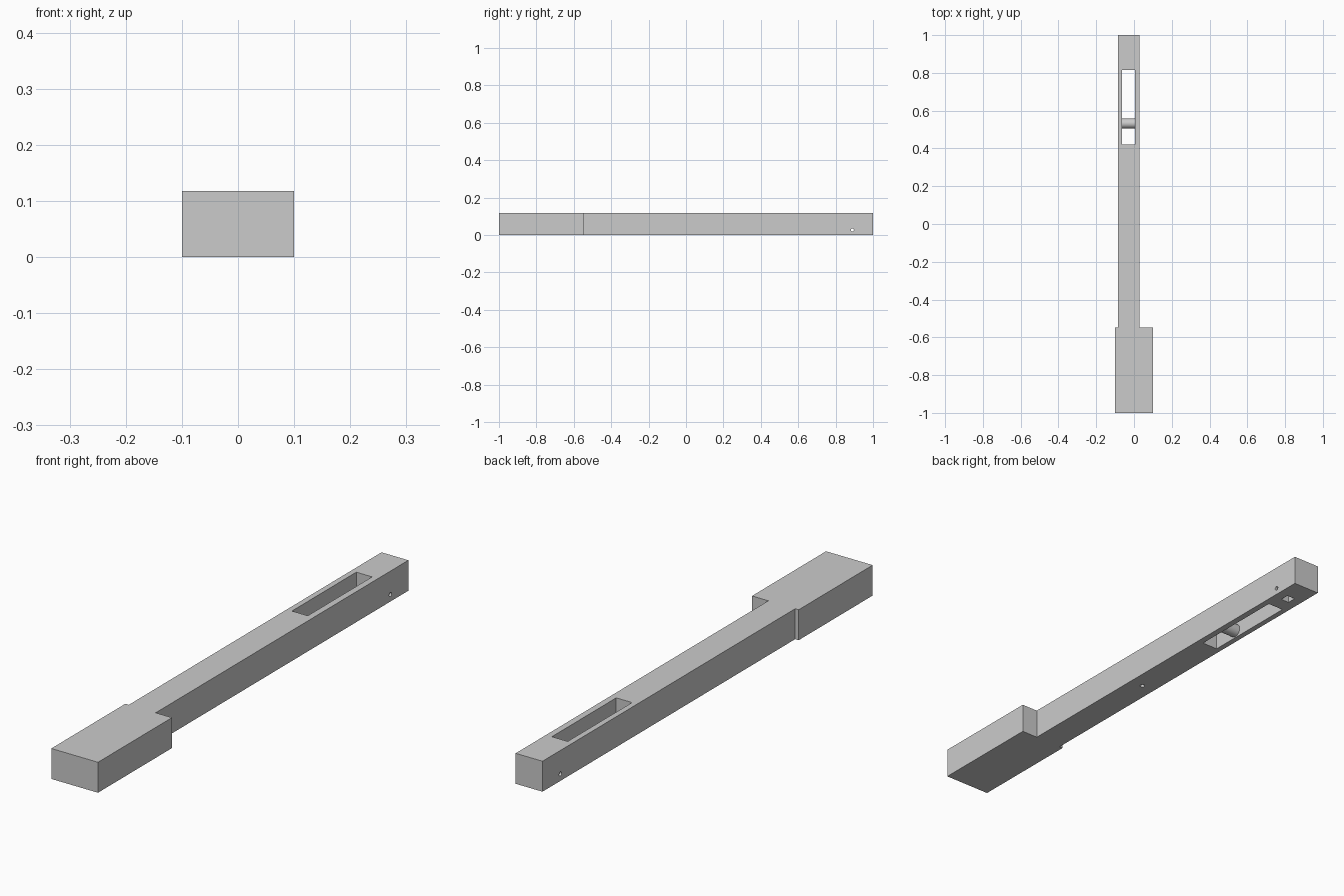
import bpy, bmesh
from math import radians
from mathutils import Matrix, Vector

default = bpy.data.objects.get("Cube")
if default:
    bpy.data.objects.remove(default, do_unlink=True)

GREY = (0.6, 0.6, 0.6, 1.0)
grey = bpy.data.materials.new("plain grey")
grey.use_nodes = True
grey.diffuse_color = GREY
grey.node_tree.nodes["Principled BSDF"].inputs["Base Color"].default_value = GREY

HEIGHT = 0.118
MID = -0.0275        # centre line of the shaft
HOLE_Y = 0.89


def make_object(name, bm):
    bmesh.ops.recalc_face_normals(bm, faces=bm.faces)
    mesh = bpy.data.meshes.new(name)
    bm.to_mesh(mesh)
    bm.free()
    mesh.materials.append(grey)
    obj = bpy.data.objects.new(name, mesh)
    bpy.context.collection.objects.link(obj)
    return obj


def box(name, centre, size):
    bm = bmesh.new()
    matrix = Matrix.Translation(centre) @ Matrix.Diagonal((*size, 1))
    bmesh.ops.create_cube(bm, size=1, matrix=matrix)
    return make_object(name, bm)


def cylinder(name, centre, radius, depth, along_x=False, sides=32):
    bm = bmesh.new()
    matrix = Matrix.Translation(centre)
    if along_x:
        matrix = matrix @ Matrix.Rotation(radians(90), 4, "Y")
    bmesh.ops.create_cone(bm, cap_ends=True, segments=sides, radius1=radius,
                          radius2=radius, depth=depth, matrix=matrix)
    return make_object(name, bm)


def activate(obj):
    bpy.ops.object.select_all(action="DESELECT")
    obj.select_set(True)
    bpy.context.view_layer.objects.active = obj


def cut(target, cutter):
    cutter.hide_render = True
    mod = target.modifiers.new("cut", "BOOLEAN")
    mod.operation = "DIFFERENCE"
    mod.solver = "EXACT"
    mod.object = cutter
    activate(target)
    bpy.ops.object.modifier_apply(modifier=mod.name)
    bpy.data.objects.remove(cutter, do_unlink=True)


# Body: wide head and offset narrow shaft, extruded from one outline
outline = [(-0.1, -1), (0.1, -1), (0.1, -0.547), (0.03, -0.547),
           (0.03, 1), (-0.085, 1), (-0.085, -0.547), (-0.1, -0.547)]
bm = bmesh.new()
base = bm.faces.new([bm.verts.new((x, y, 0)) for x, y in outline])
top = bmesh.ops.extrude_face_region(bm, geom=[base])["geom"]
bmesh.ops.translate(bm, vec=Vector((0, 0, HEIGHT)),
                    verts=[v for v in top if isinstance(v, bmesh.types.BMVert)])
body = make_object("body", bm)

# Through slot, pocket in the underside, cross hole and small blind hole
cut(body, box("slot_cutter", (-0.029, 0.617, 0.06), (0.068, 0.394, 0.3)))
cut(body, box("pocket_cutter", (MID, HOLE_Y, 0), (0.036, 0.036, 0.1)))
cut(body, cylinder("cross_hole_cutter", (MID, HOLE_Y, 0.027), 0.008, 0.3, True, 16))
cut(body, cylinder("blind_hole_cutter", (MID, 0.017, 0), 0.009, 0.07, False, 16))

# Roller across the slot near the underside
roller = cylinder("roller", (-0.029, 0.532, 0.03), 0.026, 0.068, True)

for obj in (body, roller):
    activate(obj)
    bpy.ops.object.shade_smooth_by_angle(angle=radians(30))
